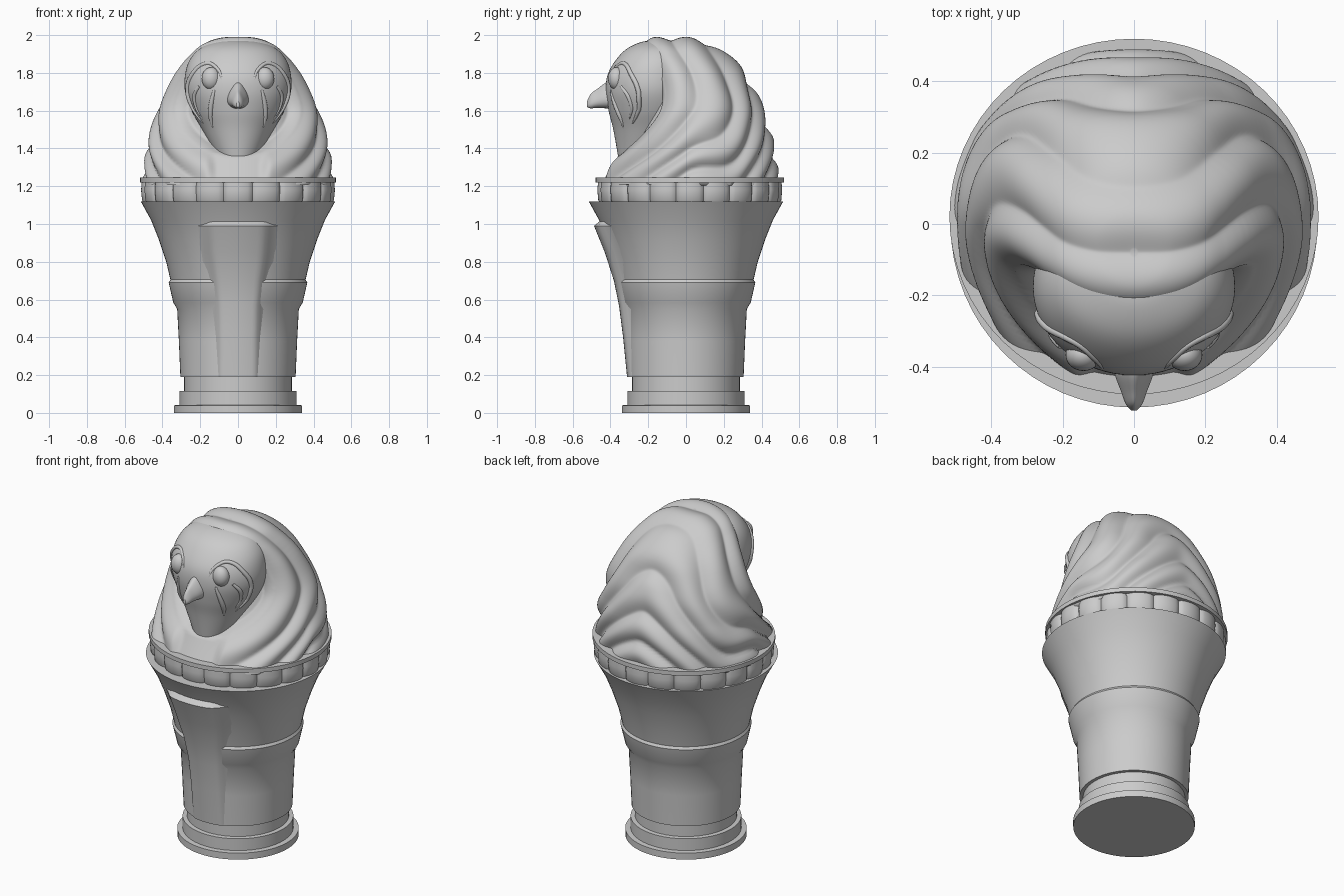
import bpy, bmesh
from math import sin, cos, pi, tau, sqrt
from mathutils import Vector

if "Cube" in bpy.data.objects:
    bpy.data.objects.remove(bpy.data.objects["Cube"])


def loft(name, rings, closed=True, caps=True, displace=None, angle=35):
    """Skin a list of point rings; optional push along the vertex normals."""
    bm = bmesh.new()
    vs = [[bm.verts.new(p) for p in r] for r in rings]
    n = len(vs[0])
    for a, b in zip(vs, vs[1:]):
        for i in range(n if closed else n - 1):
            j = (i + 1) % n
            bm.faces.new((a[i], a[j], b[j], b[i]))
    if caps:
        bm.faces.new(vs[0][::-1])
        bm.faces.new(vs[-1])
    bmesh.ops.recalc_face_normals(bm, faces=bm.faces)
    if displace:
        bm.normal_update()
        moves = [v.normal * displace(v.co) for v in bm.verts]
        for v, m in zip(bm.verts, moves):
            v.co += m
    me = bpy.data.meshes.new(name)
    bm.to_mesh(me)
    bm.free()
    ob = bpy.data.objects.new(name, me)
    bpy.context.collection.objects.link(ob)
    bpy.context.view_layer.objects.active = ob
    ob.select_set(True)
    bpy.ops.object.shade_smooth_by_angle(angle=angle * pi / 180)
    ob.select_set(False)
    return ob


def oval(z, w, yf, yb, n):
    c, d = (yf + yb) / 2, (yb - yf) / 2
    return [(w * cos(tau * i / n), c + d * sin(tau * i / n), z) for i in range(n)]


def lathe(name, profile, n=64, cy=0):
    return loft(name, [oval(z, r, cy - r, cy + r, n) for r, z in profile])


def spline(rows, steps):
    """Catmull-Rom through table rows."""
    out = []
    for k in range(len(rows) - 1):
        a, b, c, d = (rows[max(0, min(len(rows) - 1, k + o))] for o in (-1, 0, 1, 2))
        for s in range(steps):
            t = s / steps
            out.append([0.5 * (2*q + (r - p)*t + (2*p - 5*q + 4*r - s_)*t*t
                               + (3*q - p - 3*r + s_)*t**3) for p, q, r, s_ in zip(a, b, c, d)])
    return out + [list(rows[-1])]


def lookup(rows, z):
    for a, b in zip(rows, rows[1:]):
        if z <= b[0]:
            t = max(0, (z - a[0]) / (b[0] - a[0]))
            return [p + (q - p) * t for p, q in zip(a, b)]
    return rows[-1]


def ramp(v, lo, hi):
    t = min(1, max(0, (v - lo) / (hi - lo)))
    return t * t * (3 - 2 * t)


# Stepped foot
lathe("foot", [(.34, 0), (.34, .04), (.31, .042), (.31, .115), (.285, .117), (.285, .2)])

# Flared vessel body with a raised belt
lathe("vessel_body", [(.305, .19), (.313, .38), (.322, .55), (.343, .585), (.367, .69),
                      (.358, .705), (.38, .80), (.42, .92), (.46, 1.02), (.515, 1.12)])

# Softly raised panel down the front of the vessel
panel = [(.19, .312, .145), (.40, .333, .145), (.57, .355, .15), (.70, .382, .17),
         (.85, .43, .20), (.99, .487, .21), (1.02, .45, .21)]
loft("front_panel", [[(w * u, -sqrt(r*r - (w * u)**2) + .04 * ramp(abs(u), .6, 1), z)
                      for u in (i / 10 - 1 for i in range(21))]
                     for z, r, w in panel], closed=False, caps=False, angle=50)

# Lid: scalloped skirt and flat collar disc
N = 240
skirt = []
for z, k in ((1.11, .97), (1.125, .99), (1.18, 1), (1.24, .99)):
    ring = []
    for i in range(N):
        a = tau * i / N
        r = k * (.483 + .024 * sqrt(abs(cos(a * 10))))
        ring.append((r * 1.012 * cos(a), .02 + r * .965 * sin(a), z))
    skirt.append(ring)
loft("lid_skirt", skirt, angle=50)
loft("lid_collar", [oval(z, .518, -.478, .52, 64) for z in (1.22, 1.246)])

# Headdress dome, ridged with strands that sweep round the face to a chevron at the back
dome = spline([(1.22, .485, -.455, .475), (1.40, .465, -.35, .45), (1.50, .44, -.31, .425),
               (1.60, .41, -.285, .395), (1.70, .365, -.275, .35), (1.80, .31, -.28, .295),
               (1.88, .255, -.28, .225), (1.94, .195, -.25, .14), (1.975, .11, -.18, .04),
               (1.98, .01, -.09, -.07)], 14)
sweep = spline([(1.2, -.48), (1.25, -.42), (1.4, -.2), (1.55, -.05), (1.66, 0),
                (1.8, -.02), (1.95, -.11), (2.05, -.18)], 6)


def strands(p):
    g = lookup(sweep, p.z)[1]
    f = p.y - g
    back = ramp(p.y, 0, .3) * (1 - ramp(p.z, 1.65, 1.9))
    phase = f + back * (.3 * g + .12 - .5 * sqrt(p.x * p.x + .002))
    recess = min(1, max(0, (-.12 - f) / .04)) if p.z < 1.93 else 0
    s = sin(pi * (phase + .12) / .17)
    amp = .036 - .012 * ramp(p.z, 1.75, 1.95)
    ridge = -.012 + amp * sqrt(.015 + .985 * s * s)
    bib = (1 - ramp(abs(p.x), .11, .17)) * ramp(-p.y, .15, .25)   # plain between lappets
    ridge += (-.01 - ridge) * bib * (p.z < 1.45)
    return ridge * (1 - recess) - .055 * recess


loft("headdress", [oval(*r, 240) for r in dome], displace=strands, angle=75)

# Face
face = spline([(1.36, .115, -.36, -.1), (1.50, .19, -.385, 0), (1.60, .245, -.41, .05),
               (1.70, .28, -.425, .07), (1.79, .28, -.415, .07), (1.87, .255, -.37, .05),
               (1.93, .20, -.31, 0), (1.965, .11, -.23, -.05), (1.972, .02, -.15, -.11)], 6)
loft("face", [oval(*r, 64) for r in face], angle=50)


def on_face(x, z):
    _, w, yf, yb = lookup(face, z)
    c, d = (yf + yb) / 2, (yb - yf) / 2
    return Vector((x, c - d * sqrt(1 - min(.95, abs(x) / w) ** 2), z))


# Hooked beak: narrow at the top, wide at the mouth line
beak = spline([(-.38, 1.685, .06, .08), (-.425, 1.68, .05, .068), (-.47, 1.665, .034, .05),
               (-.505, 1.65, .022, .038), (-.523, 1.635, .008, .016)], 5)
loft("beak", [[(w * cos(t) * (1 - .4 * sin(t)), y, z + h * sin(t))
               for t in (tau * i / 24 for i in range(24))] for y, z, w, h in beak])


# Eyes with raised outlines and cheek markings
def marking(name, side, pts):
    cu = bpy.data.curves.new(name, 'CURVE')
    cu.dimensions = '3D'
    cu.bevel_depth = .015
    cu.bevel_resolution = 3
    cu.use_fill_caps = True
    sp = cu.splines.new('POLY')
    pts = spline(pts, 5)
    sp.points.add(len(pts) - 1)
    for q, (x, z, r) in zip(sp.points, pts):
        q.co = (*(on_face(side * x, z) + Vector((0, .005, 0))), 1)
        q.radius = r
    sp.use_smooth = True
    bpy.context.collection.objects.link(bpy.data.objects.new(name, cu))


for tag, s in (("left", -1), ("right", 1)):
    bpy.ops.mesh.primitive_uv_sphere_add(segments=24, ring_count=16, radius=.05,
                                         location=on_face(s * .15, 1.77) + Vector((-s*.008, .015, 0)))
    eye = bpy.context.object
    eye.name = tag + "_eye"
    eye.scale = (1, .9, 1.2)
    bpy.ops.object.shade_smooth()
    marking(tag + "_eye_outline", s, [(.085, 1.76, .3), (.10, 1.81, .6), (.15, 1.85, .7),
                                      (.21, 1.83, .8), (.258, 1.76, .9), (.265, 1.69, .9),
                                      (.247, 1.63, .8), (.215, 1.575, .6), (.18, 1.53, .2)])
    marking(tag + "_tear_mark", s, [(.125, 1.71, .5), (.14, 1.64, .9), (.145, 1.57, .9),
                                    (.13, 1.50, .15)])
    marking(tag + "_cheek_mark", s, [(.205, 1.73, .6), (.23, 1.68, .8), (.218, 1.61, .6),
                                     (.18, 1.55, .15)])
